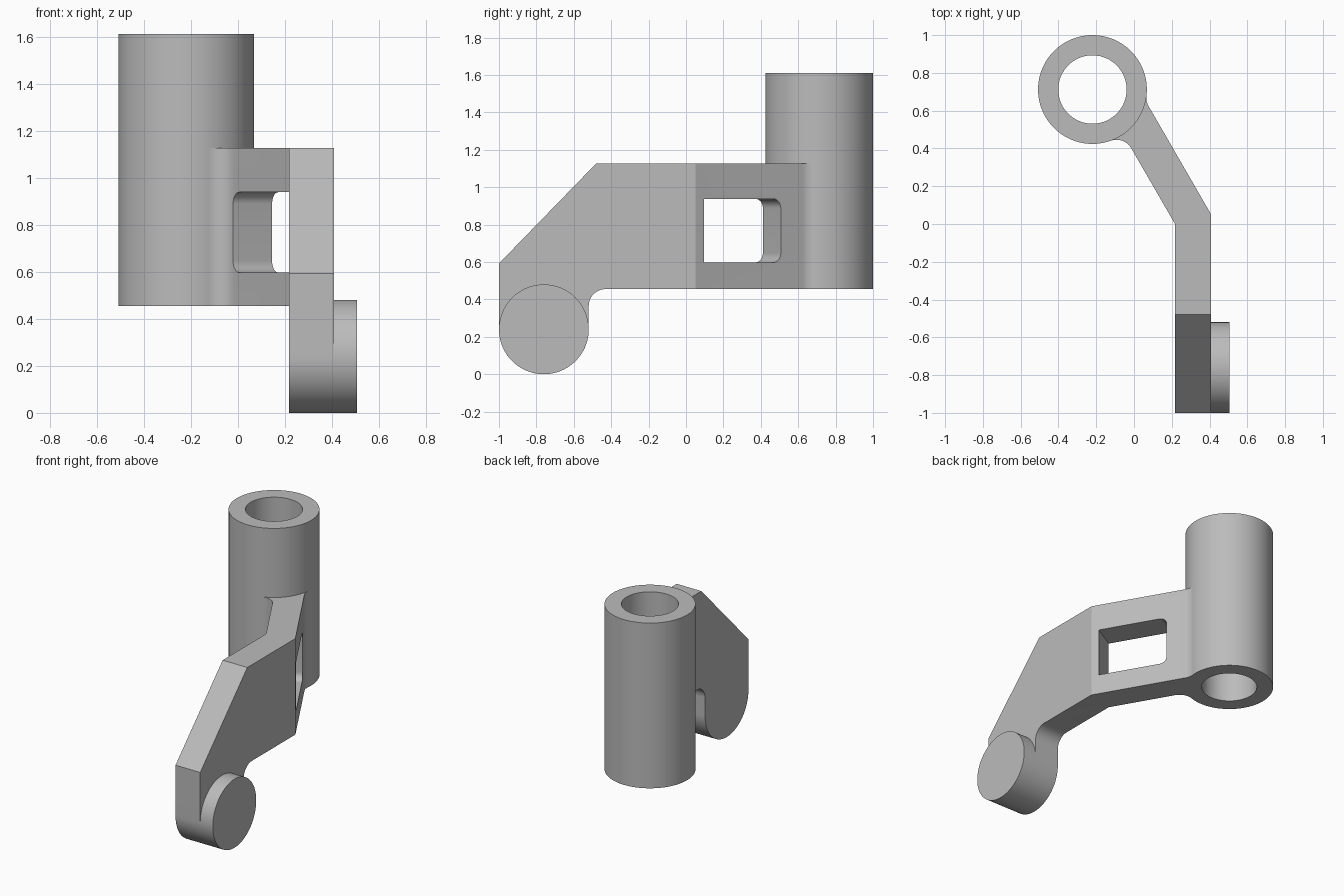
import bpy, bmesh, math
from mathutils import Vector, Matrix

cube = bpy.data.objects.get("Cube")
if cube:
    bpy.data.objects.remove(cube, do_unlink=True)

metal = bpy.data.materials.new("plain grey metal")
metal.use_nodes = True
grey = (0.5, 0.5, 0.5, 1)
metal.diffuse_color = grey
metal.node_tree.nodes["Principled BSDF"].inputs["Base Color"].default_value = grey

# Main dimensions
BOTTOM, ARM_TOP, TUBE_TOP = 0.455, 1.127, 1.61
INNER, OUTER = 0.217, 0.408          # side faces of the straight arm
FILLET = 0.09
TUBE = Vector((-0.22, 0.712))
TUBE_R, BORE_R = 0.288, 0.181
EYE, EYE_R, PIN_R = (-0.76, 0.24), 0.24, 0.098
SIDE = Matrix(((0, 0, 1, 0), (1, 0, 0, 0), (0, 1, 0, 0), (0, 0, 0, 1)))  # (y, z) profile along x


def rounded(corners, steps=10):
    """Outline from (a, b, radius) corners, rounding each one."""
    out = []
    for i, (a, b, r) in enumerate(corners):
        p = Vector((a, b))
        if not r:
            out.append(p)
            continue
        d0 = (Vector(corners[i - 1][:2]) - p).normalized()
        d1 = (Vector(corners[(i + 1) % len(corners)][:2]) - p).normalized()
        half = d0.angle(d1) / 2
        centre = p + (d0 + d1).normalized() * (r / math.sin(half))
        t = r / math.tan(half)
        out += arc(centre, p + d0 * t, p + d1 * t, steps)
    return out


def arc(c, start, end, steps=10):
    a, b = start - c, end - c
    sweep = math.atan2(a.x * b.y - a.y * b.x, a.dot(b))
    return [c + Matrix.Rotation(sweep * k / steps, 2) @ a for k in range(steps + 1)]


def circle(c, r, n=96):
    return [Vector((c[0] + r * math.cos(k * math.tau / n),
                    c[1] + r * math.sin(k * math.tau / n))) for k in range(n)]


def prism(name, outline, low, high, matrix=Matrix()):
    bm = bmesh.new()
    face = bm.faces.new([bm.verts.new((p.x, p.y, low)) for p in outline])
    new = bmesh.ops.extrude_face_region(bm, geom=[face])["geom"]
    bmesh.ops.translate(bm, vec=(0, 0, high - low),
                        verts=[g for g in new if isinstance(g, bmesh.types.BMVert)])
    bmesh.ops.remove_doubles(bm, verts=bm.verts, dist=1e-5)
    bm.transform(matrix)
    bmesh.ops.recalc_face_normals(bm, faces=bm.faces)
    mesh = bpy.data.meshes.new(name)
    bm.to_mesh(mesh)
    bm.free()
    mesh.materials.append(metal)
    obj = bpy.data.objects.new(name, mesh)
    bpy.context.collection.objects.link(obj)
    return obj


def activate(obj):
    bpy.ops.object.select_all(action='DESELECT')
    obj.select_set(True)
    bpy.context.view_layer.objects.active = obj


def combine(obj, other, operation):
    activate(obj)
    mod = obj.modifiers.new(operation.lower(), 'BOOLEAN')
    mod.operation, mod.solver, mod.object = operation, 'EXACT', other
    bpy.ops.object.modifier_apply(modifier=mod.name)
    bpy.data.objects.remove(other, do_unlink=True)


# Plan of the bent arm, with fillets where it meets the tube
along = Vector((-0.5, math.sqrt(0.75)))
left = Vector((-along.y, along.x))
bend_in = Vector((INNER, 0))
width = OUTER - INNER
bend_out = Vector((OUTER, width * math.tan(math.radians(15))))


def tube_fillet(edge_point, side):
    """Arc from an arm edge to the tube wall."""
    edge = (edge_point - TUBE).dot(side)
    offset = edge + FILLET
    back = math.sqrt((TUBE_R + FILLET) ** 2 - offset ** 2)
    c = TUBE + side * offset - along * back
    on_tube = TUBE + (c - TUBE).normalized() * TUBE_R
    return arc(c, c - side * FILLET, on_tube)


right_arc = tube_fillet(bend_out, -left)
left_arc = tube_fillet(bend_in, left)
inside = [TUBE + (a[-1] - TUBE) * 0.8 for a in (right_arc, left_arc)]
plan = ([Vector((INNER, -1)), Vector((OUTER, -1)), bend_out] + right_arc + inside
        + left_arc[::-1] + [bend_in])
bracket = prism("bracket_arm_and_tube", plan, -0.1, ARM_TOP)

# Side outline of the arm, with the rounded eye at the front
y0, y1 = EYE[0] - EYE_R, EYE[0] + EYE_R
side = rounded([(y0, 0.592, 0), (y0, 0, EYE_R - 1e-4), (y1, 0, EYE_R - 1e-4),
                (y1, BOTTOM, FILLET), (1.2, BOTTOM, 0), (1.2, 1.3, 0),
                (-0.30, 1.3, 0), (-0.48, ARM_TOP, 0)], 24)
side[-2].x = -0.312
combine(bracket, prism("side_cutter", side, -1, 1, SIDE), 'INTERSECT')

# Window through the straight part, then through the angled part
low, high, r = 0.597, 0.938, 0.05
window = rounded([(-0.732, low, r), (0.03, low, 0), (0.03, high, 0), (-0.40, high, r)])
combine(bracket, prism("front_window", window, 0.1, 0.6, SIDE), 'DIFFERENCE')
angled = Matrix(((along.x, 0, -left.x, INNER), (along.y, 0, -left.y, 0),
                 (0, 1, 0, 0), (0, 0, 0, 1)))
window = rounded([(0, low, 0), (0.475, low, r), (0.475, high, r), (0, high, 0)])
combine(bracket, prism("rear_window", window, -0.1, 0.3, angled), 'DIFFERENCE')

# Upright tube and its bore, and the pin hole in the eye
combine(bracket, prism("tube", circle(TUBE, TUBE_R), BOTTOM, TUBE_TOP), 'UNION')
combine(bracket, prism("bore", circle(TUBE, BORE_R), 0.2, 1.8), 'DIFFERENCE')
combine(bracket, prism("pin_hole", circle(EYE, PIN_R), 0, 0.7, SIDE), 'DIFFERENCE')

# Raised ring on the outer face of the eye
ring = prism("eye_ring", circle(EYE, EYE_R), OUTER, 0.505, SIDE)
combine(ring, prism("ring_hole", circle(EYE, PIN_R), 0, 0.7, SIDE), 'DIFFERENCE')

for obj in (bracket, ring):
    activate(obj)
    bpy.ops.object.shade_smooth_by_angle(angle=math.radians(25))
